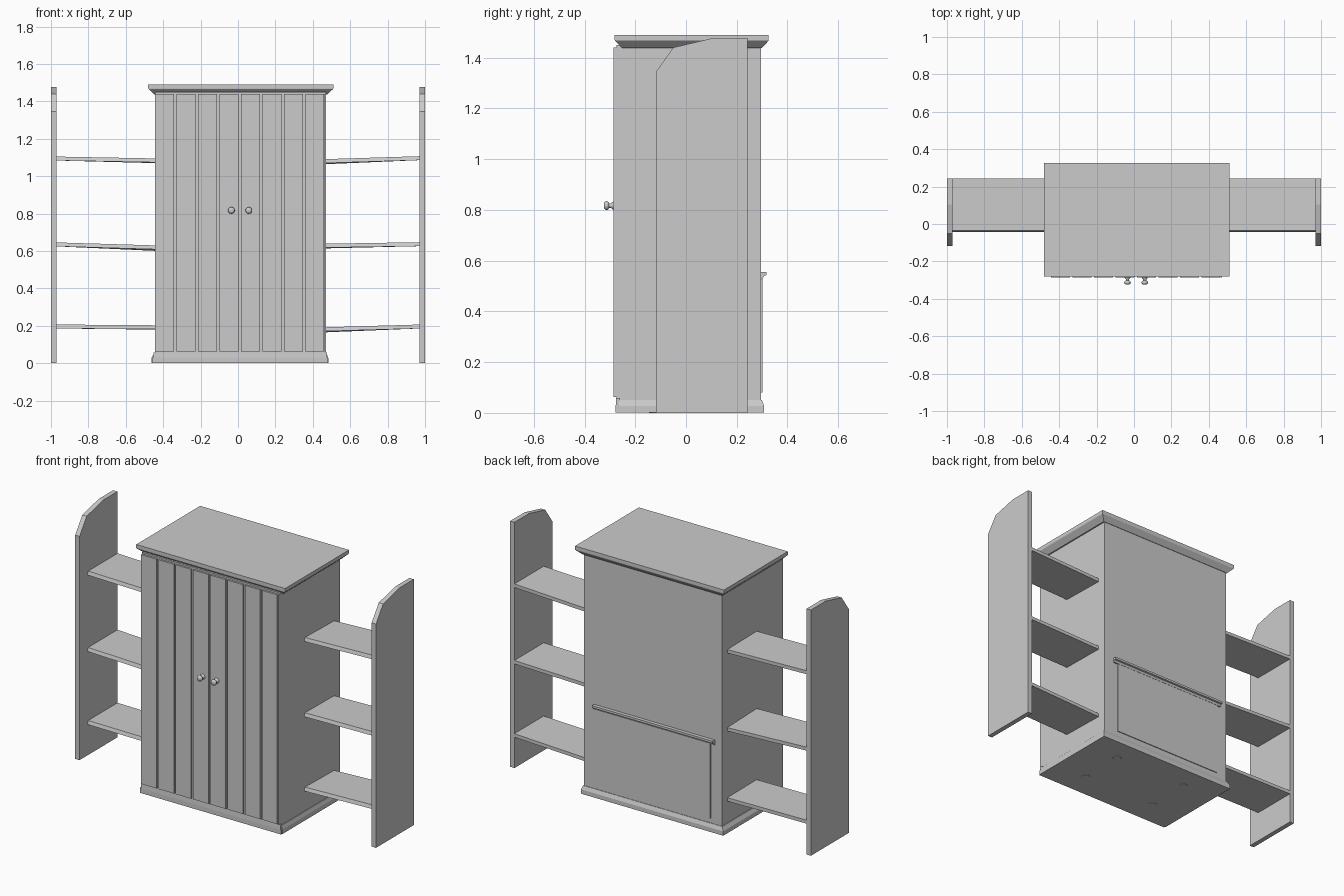
import bpy, bmesh, math
from mathutils import Matrix

if "Cube" in bpy.data.objects:
    bpy.data.objects.remove(bpy.data.objects["Cube"])

CX = 0.0125          # cabinet centre line


def finish(name, bm):
    bmesh.ops.recalc_face_normals(bm, faces=bm.faces)
    me = bpy.data.meshes.new(name)
    bm.to_mesh(me)
    bm.free()
    ob = bpy.data.objects.new(name, me)
    bpy.context.collection.objects.link(ob)
    return ob


def loft(name, rings):
    """Closed solid through rings of equal point count."""
    bm = bmesh.new()
    loops = [[bm.verts.new(p) for p in r] for r in rings]
    for a, b in zip(loops, loops[1:]):
        for i in range(len(a)):
            j = (i + 1) % len(a)
            bm.faces.new((a[i], a[j], b[j], b[i]))
    bm.faces.new(loops[0])
    bm.faces.new(loops[-1])
    return finish(name, bm)


def rects(name, sections):
    """Stack of rectangles (x0, x1, y0, y1, z)."""
    return loft(name, [[(a, c, z), (b, c, z), (b, d, z), (a, d, z)]
                       for a, b, c, d, z in sections])


def box(name, x0, x1, y0, y1, z0, z1):
    return rects(name, [(x0, x1, y0, y1, z0), (x0, x1, y0, y1, z1)])


def extrude_x(name, profile, x0, x1):
    return loft(name, [[(x, y, z) for y, z in profile] for x in (x0, x1)])


# cabinet carcass
box("cabinet_body", -0.445, 0.47, -0.274, 0.296, 0.04, 1.45)

# plinth with a sloped upper edge
rects("plinth", [(-0.463, 0.483, -0.268, 0.308, 0.002),
                 (-0.463, 0.483, -0.268, 0.308, 0.028),
                 (-0.450, 0.475, -0.262, 0.299, 0.050)])
box("front_skirt", -0.458, 0.480, -0.277, -0.26, 0.002, 0.030)
extrude_x("front_skirt_slope", [(-0.277, 0.03), (-0.275, 0.058), (-0.26, 0.058), (-0.26, 0.03)],
          -0.452, 0.476)

# cornice with a sloped underside
rects("cornice", [(-0.450, 0.478, -0.250, 0.299, 1.438),
                  (-0.478, 0.508, -0.280, 0.325, 1.466),
                  (-0.480, 0.510, -0.281, 0.326, 1.470),
                  (-0.480, 0.510, -0.281, 0.326, 1.490)])

# door planks, four per door
pitch = 0.115
for i in range(8):
    x = -0.445 + i * pitch
    w = 0.1025 if i < 7 else 0.1
    box(f"door_plank_{i + 1}", x, x + w, -0.285, -0.273, 0.062, 1.44)
box("door_end_strip", 0.462, 0.47, -0.285, -0.273, 0.062, 1.44)

# turned door knobs
knob = [(0.016, 0), (0.015, 0.005), (0.009, 0.011), (0.009, 0.019),
        (0.016, 0.023), (0.018, 0.029), (0.016, 0.035), (0.009, 0.040)]
for side, x in (("left", -0.035), ("right", 0.058)):
    rings = [[(x + r * math.cos(k * math.tau / 16), -0.284 - d,
               0.817 + r * math.sin(k * math.tau / 16)) for k in range(16)]
             for r, d in knob]
    ob = loft(f"{side}_door_knob", rings)
    bpy.context.view_layer.objects.active = ob
    ob.select_set(True)
    bpy.ops.object.shade_smooth_by_angle(angle=math.radians(45))
    ob.select_set(False)

# back panel and its moulded rail
box("back_panel", -0.372, 0.374, 0.29, 0.301, 0.08, 0.54)
extrude_x("back_rail", [(0.29, 0.525), (0.302, 0.528), (0.308, 0.540),
                        (0.317, 0.543), (0.317, 0.556), (0.29, 0.556)], -0.399, 0.404)

# small floor pads
for i, (sx, sy) in enumerate(((-1, -1), (1, -1), (-1, 1), (1, 1))):
    bm = bmesh.new()
    bmesh.ops.create_cone(bm, cap_ends=True, segments=16, radius1=0.025, radius2=0.025,
                          depth=0.004,
                          matrix=Matrix.Translation((CX + sx * 0.25, 0.02 + sy * 0.14, 0.002)))
    finish(f"floor_pad_{i + 1}", bm)

# outer side panels with clipped front corner
panel = [(-0.118, 0), (0.242, 0), (0.242, 1.477), (0.105, 1.477), (-0.05, 1.44), (-0.118, 1.345)]
for side, s in (("left", -1), ("right", 1)):
    extrude_x(f"{side}_side_panel", panel, s * 1.0, s * 0.971)

# slightly sagging shelves: side, inner underside, outer underside, twist at inner end
shelves = [(-1, 1.070, 1.084, 0.004), (-1, 0.601, 0.625, 0.008), (-1, 0.180, 0.186, 0.002),
           (1, 1.064, 1.086, 0.006), (1, 0.614, 0.626, 0.004), (1, 0.165, 0.186, 0.006)]
for i, (s, zi, zo, tw) in enumerate(shelves):
    rings = []
    for x, z, t in ((s * 0.45 + 0.01, zi, tw), (s * 0.972, zo, 0)):
        rings.append([(x, -0.043, z + t), (x, 0.243, z),
                      (x, 0.243, z + 0.021), (x, -0.036, z + t + 0.021)])
    loft(f"{'left' if s < 0 else 'right'}_shelf_{i % 3 + 1}", rings)
